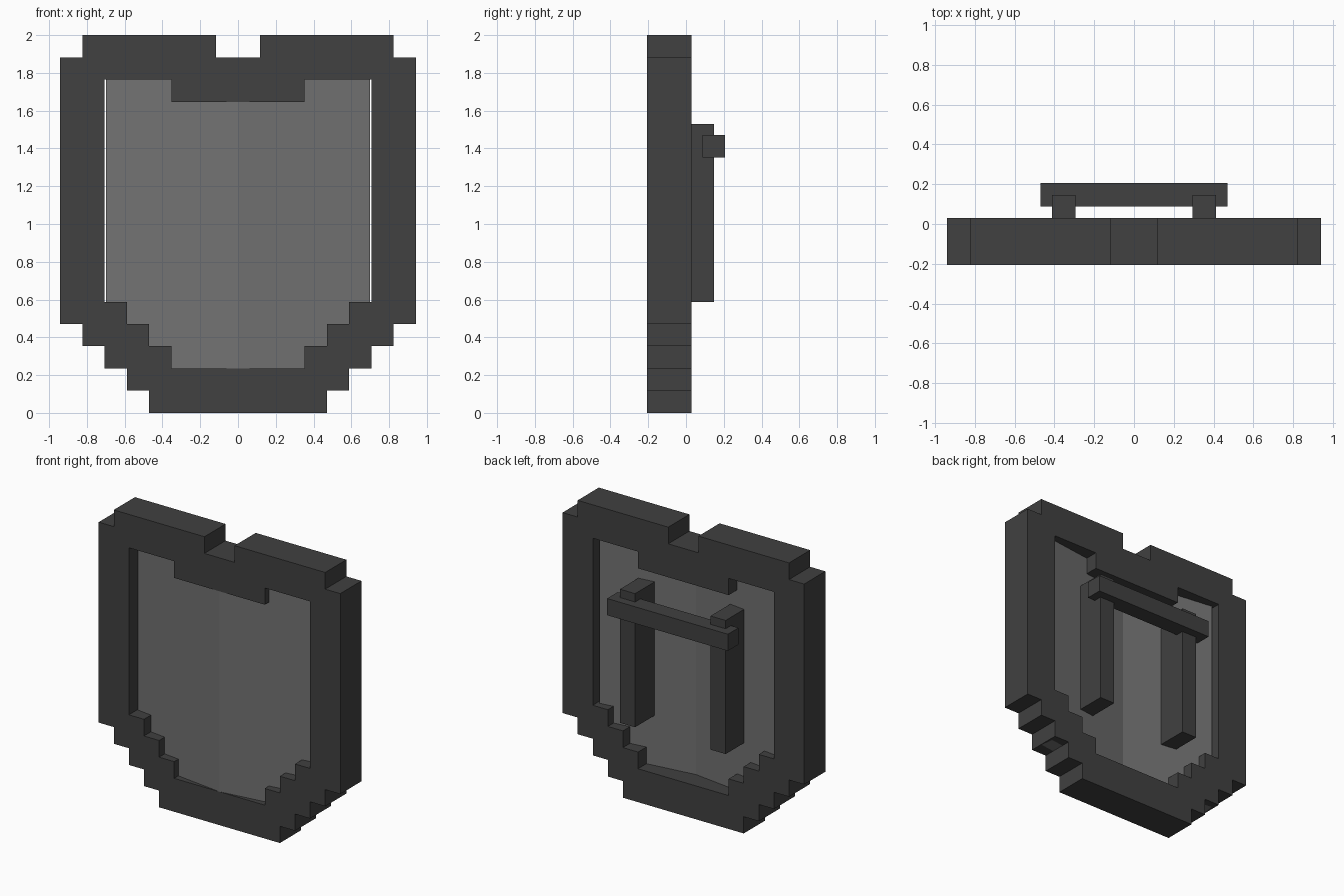
import bpy, bmesh
from math import radians, sin, cos
from mathutils import Matrix

cube = bpy.data.objects.get("Cube")
if cube:
    bpy.data.objects.remove(cube, do_unlink=True)

U = 2 / 17            # one block of the stepped grid
FRONT = -1.75 * U     # front plane of the frame
BACK = FRONT + 2 * U  # back plane of the frame


def material(name, value):
    m = bpy.data.materials.new(name)
    m.use_nodes = True
    colour = (value, value, value, 1)
    m.diffuse_color = colour
    bsdf = m.node_tree.nodes["Principled BSDF"]
    bsdf.inputs["Base Color"].default_value = colour
    bsdf.inputs["Roughness"].default_value = 0.8
    return m


dark = material("dark grey", 0.052)
light = material("mid grey", 0.17)


def finish(name, bm, mat):
    bmesh.ops.recalc_face_normals(bm, faces=bm.faces)
    mesh = bpy.data.meshes.new(name)
    bm.to_mesh(mesh)
    bm.free()
    mesh.materials.append(mat)
    obj = bpy.data.objects.new(name, mesh)
    bpy.context.collection.objects.link(obj)
    return obj


def box(name, low, high, mat, turn=None):
    bm = bmesh.new()
    bmesh.ops.create_cube(bm, size=1)
    for v in bm.verts:
        v.co = [l + (h - l) * (c + 0.5) for l, h, c in zip(low, high, v.co)]
    if turn:
        bm.transform(turn)
    return finish(name, bm, mat)


# Stepped frame: half outline in blocks, extruded and mirrored
outer = [(0, 0), (4, 0)]
for i in range(4):
    outer += [(4 + i, i + 1), (5 + i, i + 1)]
outer += [(8, 16), (7, 16), (7, 17), (1, 17), (1, 16), (0, 16)]
inner = [(0, 14), (3, 14), (3, 15), (6, 15)]
for i in range(3):
    inner += [(6 - i, 5 - i), (5 - i, 5 - i)]
inner += [(3, 2), (0, 2)]
outline = outer + inner

bm = bmesh.new()
rings = [[bm.verts.new((x * U, y, z * U)) for x, z in outline]
         for y in (FRONT, BACK)]
for ring in rings:
    bm.faces.new(ring)
for i in range(len(outline)):
    j = (i + 1) % len(outline)
    if outline[i][0] or outline[j][0]:    # leave the mirror plane open
        bm.faces.new((rings[0][i], rings[0][j], rings[1][j], rings[1][i]))
frame = finish("shield_frame", bm, dark)
mirror = frame.modifiers.new("Mirror", 'MIRROR')
mirror.use_clip = True

# Two inner plates, swept back from a central ridge, with the arm uprights
for side, label in ((1, "left"), (-1, "right")):
    sweep = Matrix.Translation((0, FRONT, 0)) @ Matrix.Rotation(
        side * radians(7.5), 4, 'Z')
    box(label + "_panel", (min(0, side * 6 * U), 0, 2 * U),
        (max(0, side * 6 * U), 0.8 * U, 15 * U), light, sweep)
    x = side * 3 * U
    box(label + "_upright", (x - 0.5 * U, BACK - U, 5 * U),
        (x + 0.5 * U, BACK + U, 13 * U), dark)

# Grip bar across the uprights
box("grip_bar", (-4 * U, BACK + U / 2, 11.5 * U),
    (4 * U, BACK + 1.5 * U, 12.5 * U), dark)
